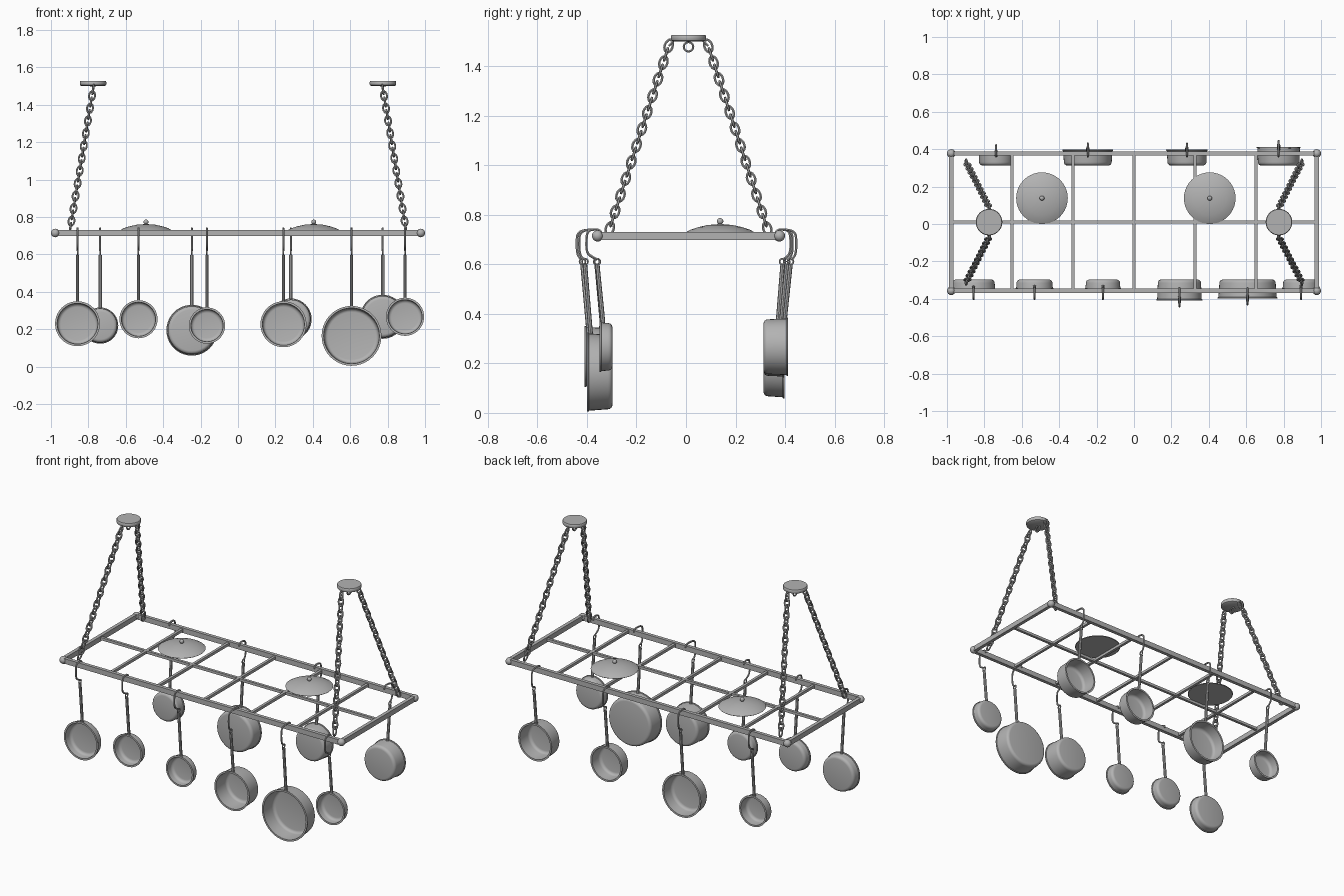
import bpy, bmesh, math
from mathutils import Matrix, Vector

if "Cube" in bpy.data.objects:
    bpy.data.objects.remove(bpy.data.objects["Cube"])

grey = bpy.data.materials.new("brushed grey metal")
grey.diffuse_color = (0.45, 0.45, 0.45, 1)
grey.use_nodes = True
grey.node_tree.nodes["Principled BSDF"].inputs["Base Color"].default_value = grey.diffuse_color

YF, YB, YM = -0.357, 0.377, 0.01    # front, back and middle of the rack
XE, ZR = 0.977, 0.715               # rack end and height


def add(name, mesh, smooth=True):
    ob = bpy.data.objects.new(name, mesh)
    bpy.context.collection.objects.link(ob)
    mesh.materials.clear()
    mesh.materials.append(grey)
    if smooth:
        bpy.ops.object.select_all(action='DESELECT')
        bpy.context.view_layer.objects.active = ob
        ob.select_set(True)
        bpy.ops.object.shade_smooth_by_angle(angle=math.radians(40))
    return ob


def bm_mesh(name, bm):
    bmesh.ops.recalc_face_normals(bm, faces=bm.faces)
    me = bpy.data.meshes.new(name)
    bm.to_mesh(me)
    bm.free()
    return me


def box(name, center, size):
    bm = bmesh.new()
    bmesh.ops.create_cube(bm, size=1, matrix=Matrix.Translation(center) @ Matrix.Diagonal((*size, 1)))
    return add(name, bm_mesh(name, bm), False)


def ball(name, center, r):
    bm = bmesh.new()
    bmesh.ops.create_uvsphere(bm, u_segments=16, v_segments=10, radius=r,
                              matrix=Matrix.Translation(center))
    return add(name, bm_mesh(name, bm))


def lathe(name, profile, matrix, steps=40):
    """Spin (radius, height) points around z, then place the result."""
    bm = bmesh.new()
    vs = [bm.verts.new((r, 0, z)) for r, z in profile]
    es = [bm.edges.new(p) for p in zip(vs, vs[1:])]
    bmesh.ops.spin(bm, geom=vs + es, cent=(0, 0, 0), axis=(0, 0, 1),
                   angle=math.tau, steps=steps)
    bmesh.ops.remove_doubles(bm, verts=bm.verts, dist=1e-5)
    bmesh.ops.transform(bm, matrix=matrix, verts=bm.verts)
    return add(name, bm_mesh(name, bm))


def tube_mesh(name, pts, r, cyclic=False, kind='POLY', res=1):
    cu = bpy.data.curves.new(name, 'CURVE')
    cu.dimensions = '3D'
    cu.bevel_depth, cu.bevel_resolution, cu.use_fill_caps = r, res, True
    sp = cu.splines.new(kind)
    sp.points.add(len(pts) - 1)
    for p, co in zip(sp.points, pts):
        p.co = (*co, 1)
    sp.use_cyclic_u = cyclic
    if kind == 'NURBS':
        sp.order_u, sp.use_endpoint_u, sp.resolution_u = 3, True, 4
    tmp = bpy.data.objects.new(name, cu)
    bpy.context.collection.objects.link(tmp)
    me = bpy.data.meshes.new_from_object(tmp.evaluated_get(bpy.context.evaluated_depsgraph_get()))
    bpy.data.objects.remove(tmp)
    return me


def oval(a, b, n=16):
    """Closed loop in the yz plane."""
    return [(0, a * math.cos(math.tau * i / n), b * math.sin(math.tau * i / n)) for i in range(n)]


# Rack frame, inner bars and corner balls
for y, n in ((YF, "front_rail"), (YB, "back_rail")):
    box(n, (0, y, ZR), (2 * XE, 0.022, 0.032))
    for s in (-1, 1):
        ball("corner_ball", (s * XE, y, ZR), 0.023)
for s in (-1, 1):
    box("end_rail", (s * XE, YM, ZR), (0.022, YB - YF, 0.032))
box("middle_bar", (0, YM, ZR), (2 * XE, 0.017, 0.017))
for i in range(-2, 3):
    box("cross_bar", (i * 0.326, YM, ZR), (0.017, YB - YF, 0.017))

# Ceiling plates, rings and chains
link = tube_mesh("link", oval(0.016, 0.026), 0.0055, True)
ring = tube_mesh("ring", oval(0.019, 0.019), 0.005, True)
LINKS = 23
for s in (-1, 1):
    lathe("ceiling_plate", [(0, 1.499), (0.062, 1.501), (0.069, 1.505), (0.071, 1.511),
                            (0.071, 1.522), (0.068, 1.527), (0, 1.527)],
          Matrix.Translation((s * 0.775, YM, 0)))
    me = ring.copy()
    me.transform(Matrix.Translation((s * 0.775, YM, 1.479)))
    add("plate_ring", me)
    for side in (-1, 1):
        top = Vector((s * 0.775, YM + side * 0.08, 1.482))
        low = Vector((s * 0.896, YM + side * 0.318, 0.745))
        d = (top - low).normalized()
        across = Vector((1, 0, 0)).cross(d).normalized()
        face = across.cross(d).normalized()
        rot = Matrix((face, across, d)).transposed().to_4x4()
        bm = bmesh.new()
        for i in range(LINKS):
            me = link.copy()
            me.transform(Matrix.Translation(top.lerp(low, i / (LINKS - 1))) @ rot
                         @ Matrix.Rotation(math.pi / 2 * (i % 2), 4, 'Z'))
            bm.from_mesh(me)
            bpy.data.meshes.remove(me)
        add("chain", bm_mesh("chain", bm))
        # Short eye joining chain and plate
        add("chain_eye", tube_mesh("chain_eye", [top, (top.x, YM + side * 0.06, 1.503)], 0.005))

# Lids lying on the rack
for x in (-0.492, 0.405):
    lathe("lid", [(0, 0.727), (0.135, 0.727), (0.138, 0.73), (0.12, 0.740), (0.09, 0.750),
                  (0.05, 0.759), (0, 0.763)], Matrix.Translation((x, 0.138, 0)))
    lathe("lid_stem", [(0.006, 0.758), (0.006, 0.772)], Matrix.Translation((x, 0.138, 0)), 12)
    ball("lid_knob", (x, 0.138, 0.774), 0.013)


def pan(x, z, r, side, depth):
    """A pan hanging on its side, open away from the rack middle."""
    base = -0.297 if side < 0 else 0.313
    rim = base + side * depth
    t, k, c = 0.006, 0.94, 0.018
    arc = [(math.sin(a), 1 - math.cos(a)) for a in (0, math.pi / 8, math.pi / 4, math.pi * 3 / 8, math.pi / 2)]
    rb = r * k
    outer = [(0, 0)] + [(rb - c + c * u, c * v) for u, v in arc] + [(r - 0.004, depth - 0.008)]
    lip = [(r, depth - 0.006), (r, depth), (r - 0.011, depth)]
    inner = [(rb - t - c + c * u, t + c * v) for u, v in reversed(arc)] + [(0, t)]
    turn = Matrix.Rotation(-side * math.pi / 2, 4, 'X')
    lathe("pan", outer + lip + inner, Matrix.Translation((x, base, z)) @ turn)

    # Handle with hanging ring
    ry = rim + side * 0.009
    foot = (x, rim - side * 0.014, z + r * 0.965)
    add("handle", tube_mesh("handle", [foot, (x, ry, 0.598)], 0.009, res=2))
    me = tube_mesh("handle_ring", oval(0.012, 0.012, 12), 0.004, True)
    me.transform(Matrix.Translation((x, ry, 0.611)))
    add("handle_ring", me)

    # Hook over the rail
    rail = YF if side < 0 else YB
    out = max(0.042, side * (ry - rail) + 0.02)
    path = [(-0.016, 0.722), (-0.012, 0.738), (0.012, 0.742), (out, 0.735), (out + 0.004, 0.69),
            (out + 0.002, 0.645), (side * (ry - rail) + 0.012, 0.625), (side * (ry - rail), 0.62)]
    add("hook", tube_mesh("hook", [(x, rail + side * o, h) for o, h in path], 0.0055, kind='NURBS'))


# x, z, radius, depth of each pan
for x, z, r, d in ((-0.858, 0.23, 0.12, 0.055), (-0.532, 0.254, 0.102, 0.052),
                   (-0.166, 0.22, 0.097, 0.052), (0.243, 0.227, 0.123, 0.112),
                   (0.607, 0.165, 0.16, 0.102), (0.893, 0.267, 0.102, 0.052)):
    pan(x, z, r, -1, d)
for x, z, r, d in ((-0.737, 0.22, 0.097, 0.068), (-0.247, 0.195, 0.136, 0.085),
                   (0.283, 0.254, 0.111, 0.085), (0.773, 0.267, 0.118, 0.1)):
    pan(x, z, r, 1, d)
